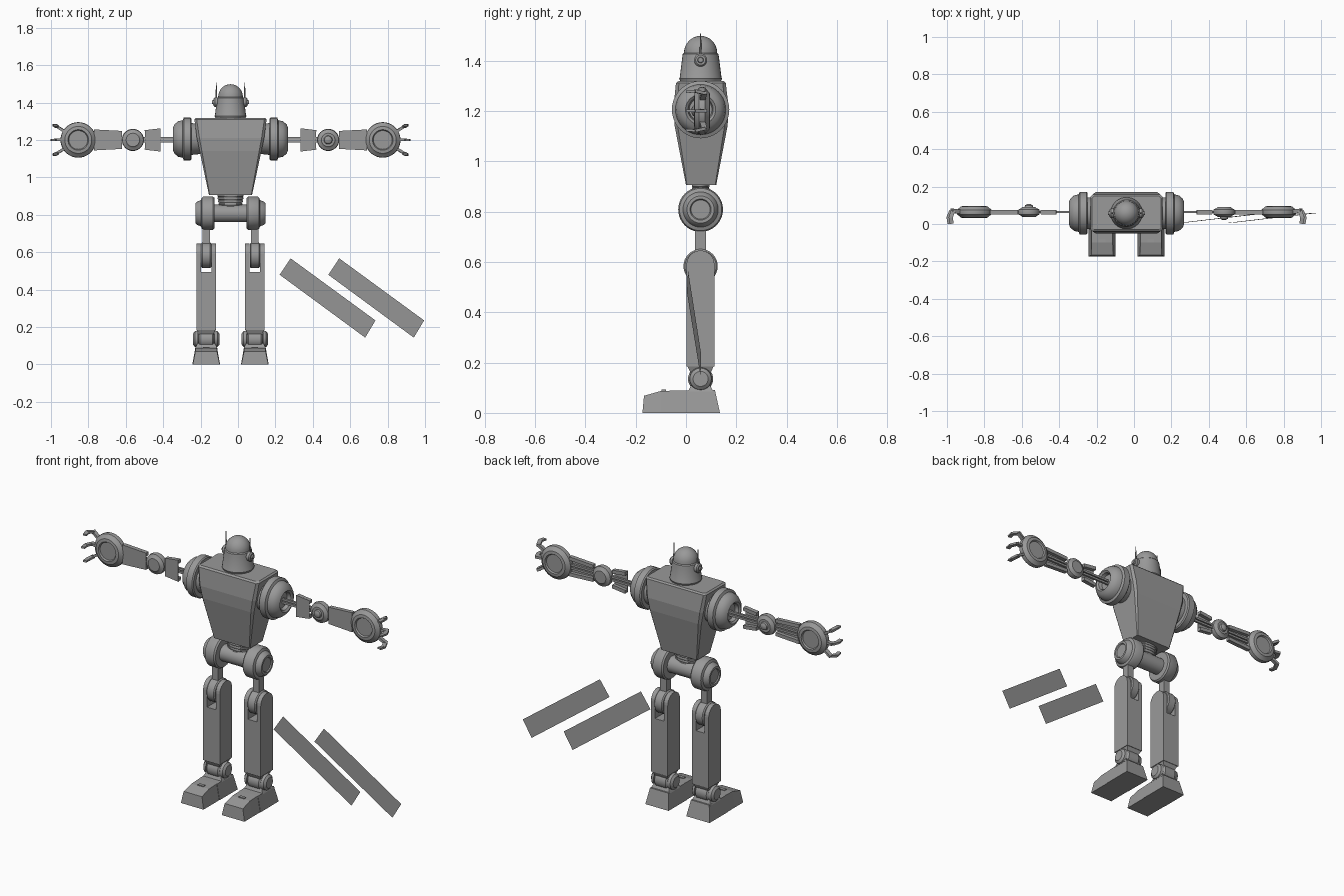
import bpy, bmesh, math
from mathutils import Vector, Matrix

cube = bpy.data.objects.get("Cube")
if cube:
    bpy.data.objects.remove(cube, do_unlink=True)

grey = bpy.data.materials.new("metal_grey")
grey.use_nodes = True
COLOR = (0.32, 0.32, 0.32, 1)
grey.diffuse_color = COLOR
grey.node_tree.nodes["Principled BSDF"].inputs["Base Color"].default_value = COLOR

CX, CY = -0.04, 0.058      # centre line of the robot
ARM_Z, ARM_Y = 1.2, 0.064
X, Y, Z = Vector((1, 0, 0)), Vector((0, 1, 0)), Vector((0, 0, 1))
parts = []


def finish(name, bm, smooth=False):
    bmesh.ops.recalc_face_normals(bm, faces=bm.faces)
    me = bpy.data.meshes.new(name)
    bm.to_mesh(me)
    bm.free()
    me.materials.append(grey)
    ob = bpy.data.objects.new(name, me)
    bpy.context.collection.objects.link(ob)
    if smooth:
        parts.append(ob)
    return ob


def lathe(name, profile, centre, axis=Z, steps=32, squash=1):
    """Spin (along, radius) points round an axis; squash flattens in y."""
    bm = bmesh.new()
    vs = [bm.verts.new((r, 0, h)) for h, r in profile]
    es = [bm.edges.new(p) for p in zip(vs, vs[1:])]
    bmesh.ops.spin(bm, geom=vs + es, cent=(0, 0, 0), axis=Z, angle=math.tau, steps=steps)
    bmesh.ops.remove_doubles(bm, verts=bm.verts, dist=1e-5)
    rot = Z.rotation_difference(axis).to_matrix().to_4x4()
    bm.transform(Matrix.Translation(centre) @ Matrix.Diagonal((1, squash, 1, 1)) @ rot)
    return finish(name, bm, True)


def drum(name, radius, half, centre, axis, bevel=0.006):
    return lathe(name, [(-half, 0), (-half, radius - bevel), (-half + bevel, radius),
                        (half - bevel, radius), (half, radius - bevel), (half, 0)], centre, axis)


def box(name, lo, hi):
    bm = bmesh.new()
    bmesh.ops.create_cube(bm, size=1)
    lo, hi = Vector(lo), Vector(hi)
    bm.transform(Matrix.Translation((lo + hi) / 2) @ Matrix.Diagonal((*(hi - lo), 1)))
    return finish(name, bm)


def bar(name, a, b, w, h):
    """Square bar from a to b."""
    a, b = Vector(a), Vector(b)
    bm = bmesh.new()
    bmesh.ops.create_cube(bm, size=1)
    rot = (b - a).to_track_quat('Z', 'Y').to_matrix().to_4x4()
    bm.transform(Matrix.Translation((a + b) / 2) @ rot @ Matrix.Diagonal((w, h, (b - a).length, 1)))
    return finish(name, bm)


def loft(name, rings):
    bm = bmesh.new()
    loops = [[bm.verts.new(p) for p in ring] for ring in rings]
    for a, b in zip(loops, loops[1:]):
        for i in range(len(a)):
            j = (i + 1) % len(a)
            bm.faces.new((a[i], a[j], b[j], b[i]))
    bm.faces.new(loops[0])
    bm.faces.new(loops[-1])
    return finish(name, bm)


def chamfered(hx, y0, y1, z, c):
    """Rectangle with cut corners at height z."""
    return [(CX + sx, y, z) for sx, y in (
        (-hx, y0 + c), (-hx + c, y0), (hx - c, y0), (hx, y0 + c),
        (hx, y1 - c), (hx - c, y1), (-hx + c, y1), (-hx, y1 - c))]


# Torso and waist
loft("torso", [chamfered(0.115, 0.0, 0.12, 0.905, 0.004),
               chamfered(0.165, -0.045, 0.165, 1.14, 0.012),
               chamfered(0.18, -0.05, 0.17, 1.21, 0.014),
               chamfered(0.193, -0.04, 0.158, 1.31, 0.012),
               chamfered(0.185, -0.03, 0.15, 1.318, 0.012)])
ribs = [(0.91, 0)]
for i in range(6):
    z = 0.91 - i * 0.015
    r = 0.07 * math.sqrt(1 - (i / 7) ** 2)
    ribs += [(z, r - 0.005), (z - 0.004, r), (z - 0.011, r), (z - 0.015, r - 0.005)]
lathe("waist", ribs + [(0.82, 0)], (CX, CY, 0), squash=0.5)
drum("pelvis_bar", 0.047, 0.1, (CX, CY, 0.807), X)

# Head
lathe("helmet", [(1.315, 0), (1.315, 0.08), (1.328, 0.085), (1.332, 0.083), (1.412, 0.073),
                 (1.425, 0.071), (1.43, 0.066)]
      + [(1.43 + 0.068 * math.sin(t * math.pi / 16), 0.066 * math.cos(t * math.pi / 16))
         for t in range(1, 8)] + [(1.498, 0)], (CX, CY, 0))

# Loose panels beside the legs
for n, dx in (("inner", 0), ("outer", 0.26)):
    bm = bmesh.new()
    bm.faces.new([bm.verts.new((x + dx, y, z)) for x, y, z in (
        (0.281, 0.008, 0.567), (0.735, 0.06, 0.235), (0.68, 0.058, 0.143), (0.223, 0.004, 0.479))])
    finish("loose_panel_" + n, bm)

for s, side in ((1, "left"), (-1, "right")):
    out = X * s

    def at(dx, y, z):
        return Vector((CX + s * dx, y, z))

    def sbox(name, x0, x1, y0, y1, z0, z1):
        return box(side + "_" + name, (min(CX + s * x0, CX + s * x1), y0, z0),
                   (max(CX + s * x0, CX + s * x1), y1, z1))

    # Ear and antenna
    lathe(side + "_ear", [(0.06, 0), (0.06, 0.026), (0.084, 0.026), (0.09, 0.02), (0.09, 0.012),
                          (0.098, 0.01), (0.098, 0)], (CX, CY, 1.402), out, 20)
    lathe(side + "_antenna", [(1.4, 0), (1.4, 0.006), (1.43, 0.004), (1.507, 0.002), (1.507, 0)],
          at(0.076, CY, 0), Z, 8)

    # Shoulder
    lathe(side + "_shoulder", [(0.16, 0), (0.16, 0.08), (0.208, 0.085), (0.208, 0.108), (0.214, 0.114),
                               (0.25, 0.114), (0.256, 0.1), (0.28, 0.095), (0.3, 0.078), (0.308, 0.06),
                               (0.3, 0.05), (0.28, 0.045), (0.28, 0)], (CX, CY, 1.205), out, 40)

    # Arm rods and channel-shaped covers
    for n, dz in (("upper", 0.009), ("lower", -0.009)):
        bar(side + "_arm_rod_" + n, at(0.27, ARM_Y, ARM_Z + dz), at(0.76, ARM_Y, ARM_Z + dz), 0.012, 0.012)
    for n, x0, x1, h0, h1 in (("upper_arm", 0.375, 0.458, 0.062, 0.052),
                              ("forearm", 0.58, 0.73, 0.048, 0.056)):
        loft(side + "_" + n + "_cover", [[at(x, y, ARM_Z + h * t) for y, t in (
            (0.05, -1), (0.054, -1), (0.054, 1), (0.05, 1))] for x, h in ((x0, h0), (x1, h1))])
        for t in (-1, 1):
            bar(side + "_" + n + "_rail", at(x0, 0.064, ARM_Z + t * (h0 - 0.01)),
                at(x1, 0.064, ARM_Z + t * (h1 - 0.01)), 0.02, 0.02)

    # Elbow with a hub on one face only
    elbow = at(0.522, ARM_Y, ARM_Z)
    lathe(side + "_elbow", [(-0.026, 0), (-0.026, 0.036), (-0.02, 0.042), (-0.014, 0.056), (0, 0.059),
                            (0.014, 0.056), (0.02, 0.042), (0.026, 0.036), (0.026, 0.023),
                            (0.036, 0.02), (0.042, 0.01), (0.042, 0)], elbow, -Y * s)

    # Hand disc
    palm = at(0.814, ARM_Y, ARM_Z)
    half = [(0.024, 0), (0.024, 0.05), (0.032, 0.055), (0.03, 0.072), (0.022, 0.08), (0.012, 0.093)]
    lathe(side + "_hand", [(-h, r) for h, r in half] + [(0, 0.095)] + half[::-1], palm, Y, 36)

    # Hooked fingers
    for n, deg, reach in (("top", 32, 0.153), ("middle", 0, 0.142), ("bottom", -32, 0.153)):
        a = math.radians(deg)
        d = Vector((s * math.cos(a), 0, math.sin(a)))
        knuckle = palm + d * (reach - 0.02) + Y * 0.008
        tip = palm + d * (reach - 0.004) - Y * 0.03
        bar(side + "_finger_base_" + n, palm + d * 0.08, knuckle + d * 0.006, 0.022, 0.014)
        bar(side + "_finger_bend_" + n, knuckle, tip, 0.022, 0.012)
        bar(side + "_finger_tip_" + n, tip + Y * 0.004, tip - Y * 0.032 - d * 0.006, 0.022, 0.01)

    # Hip
    lathe(side + "_hip", [(0.086, 0), (0.086, 0.082), (0.094, 0.089), (0.145, 0.089), (0.153, 0.084),
                          (0.158, 0.07), (0.178, 0.062), (0.186, 0.054), (0.186, 0.042), (0.18, 0.038),
                          (0.18, 0)], (CX, CY, 0.808), out, 40)

    # Thigh rod and knee
    LEG = 0.13
    sbox("thigh_rod", LEG - 0.02, LEG + 0.02, 0.035, 0.079, 0.58, 0.75)
    drum(side + "_knee", 0.068, 0.027, at(LEG, CY, 0.583), X)

    # Shin block, with rounded prongs either side of the knee
    sbox("shin", LEG - 0.053, LEG + 0.053, 0.002, 0.113, 0.185, 0.495)
    for n, x0, x1 in (("inner", LEG - 0.053, LEG - 0.028), ("outer", LEG + 0.028, LEG + 0.053)):
        outline = [(0.002, 0.495), (0.113, 0.495)] + [
            (0.0575 + 0.0555 * math.cos(t * math.pi / 12), 0.59 + 0.0555 * math.sin(t * math.pi / 12))
            for t in range(13)]
        loft(side + "_shin_prong_" + n, [[at(x, y, z) for y, z in outline] for x in (x0, x1)])

    # Ankle
    loft(side + "_ankle_neck", [[at(LEG + i * w, CY + j * d, z) for i, j in ((-1, -1), (1, -1), (1, 1), (-1, 1))]
                                for z, w, d in ((0.14, 0.03, 0.03), (0.187, 0.05, 0.053))])
    drum(side + "_ankle_core", 0.05, 0.042, at(LEG, CY, 0.135), X, 0.008)
    lathe(side + "_ankle_cap", [(-0.07, 0), (-0.07, 0.03), (-0.06, 0.043), (-0.045, 0.046), (-0.045, 0.03),
                                (0.045, 0.03), (0.045, 0.046), (0.06, 0.043), (0.07, 0.03), (0.07, 0)],
          at(LEG, CY, 0.135), X, 24)
    loft(side + "_ankle_base", [[at(LEG + i * w, CY + j * d, z) for i, j in ((-1, -1), (1, -1), (1, 1), (-1, 1))]
                                for z, w, d in ((0.085, 0.06, 0.05), (0.115, 0.045, 0.035))])

    # Foot: each section gives y at the sole, y at the top, top height and half widths
    def foot(name, sections):
        loft(side + "_" + name, [[at(LEG - w0, y0, 0), at(LEG - w1, y1, h), at(LEG + w1, y1, h), at(LEG + w0, y0, 0)]
                                 for y0, y1, h, w0, w1 in sections])

    foot("toe", [(-0.173, -0.167, 0.068, 0.072, 0.058), (-0.1, -0.1, 0.087, 0.072, 0.056),
                 (-0.03, -0.03, 0.089, 0.072, 0.056)])
    foot("heel", [(-0.03, -0.03, 0.089, 0.074, 0.058), (0.135, 0.115, 0.09, 0.074, 0.058)])
    sbox("foot_plate", LEG - 0.018, LEG + 0.018, -0.098, -0.08, 0.085, 0.092)

# Smooth the turned parts, keeping hard edges
bpy.ops.object.select_all(action='DESELECT')
for ob in parts:
    ob.select_set(True)
bpy.context.view_layer.objects.active = parts[0]
bpy.ops.object.shade_smooth_by_angle(angle=math.radians(32))
